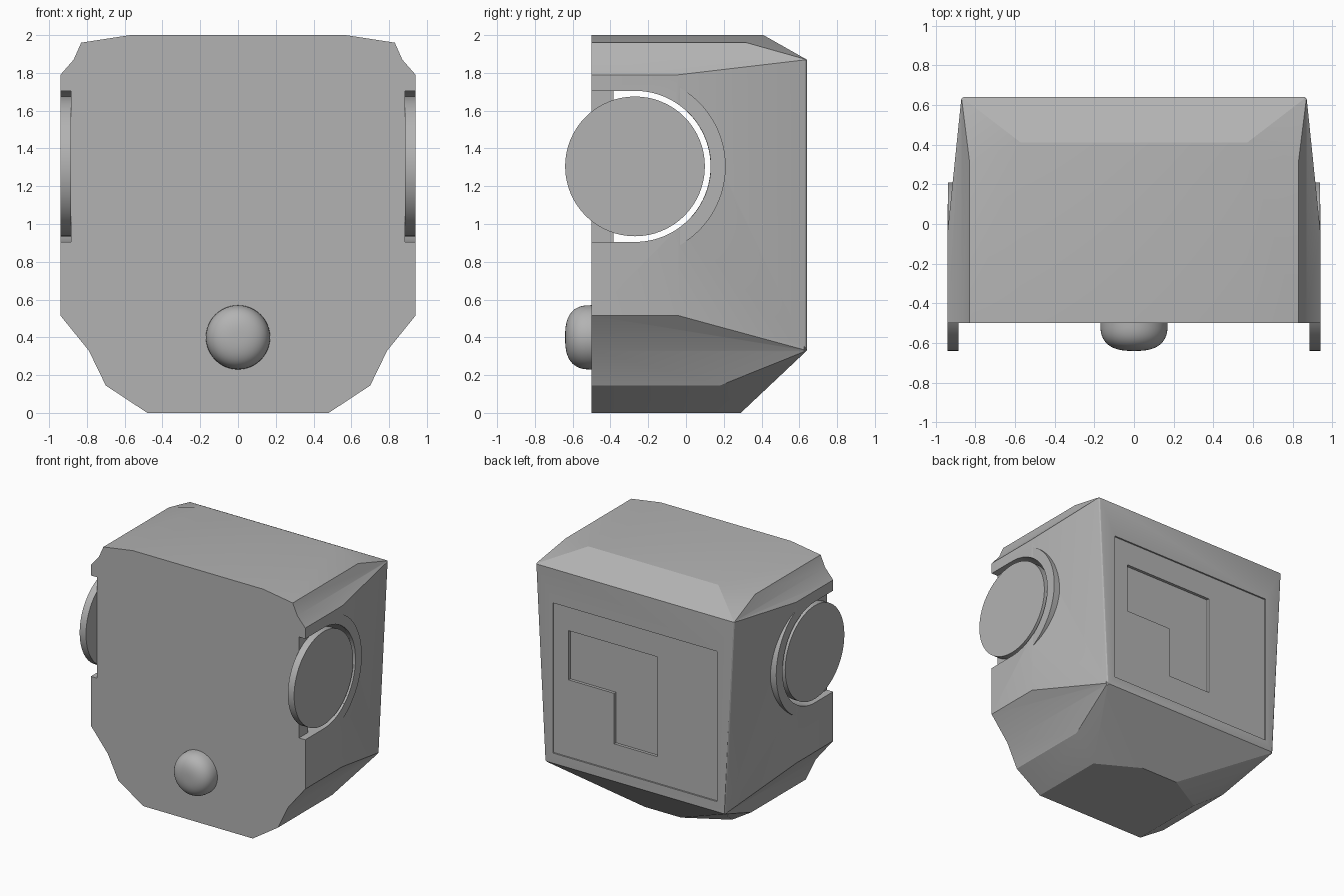
import bpy, bmesh, math
from mathutils import Vector

old = bpy.data.objects.get("Cube")
if old:
    bpy.data.objects.remove(old, do_unlink=True)

grey = bpy.data.materials.new("plain grey")
grey.use_nodes = True
grey.diffuse_color = (0.45, 0.45, 0.45, 1)
grey.node_tree.nodes["Principled BSDF"].inputs["Base Color"].default_value = (0.45, 0.45, 0.45, 1)

HUB_Y, HUB_Z = -0.27, 1.305
FRONT, BACK = -0.5, 0.64


def add_object(name, bm):
    bmesh.ops.recalc_face_normals(bm, faces=bm.faces)
    mesh = bpy.data.meshes.new(name)
    bm.to_mesh(mesh)
    bm.free()
    mesh.materials.append(grey)
    obj = bpy.data.objects.new(name, mesh)
    bpy.context.collection.objects.link(obj)
    return obj


def prism(name, outline, axis, start, end):
    """Extrude an outline along x (points are y, z) or along y (points are x, z)."""
    bm = bmesh.new()
    base = [bm.verts.new((start, a, b) if axis == "x" else (a, start, b)) for a, b in outline]
    face = bm.faces.new(base)
    moved = bmesh.ops.extrude_face_region(bm, geom=[face])["geom"]
    shift = Vector((end - start, 0, 0)) if axis == "x" else Vector((0, end - start, 0))
    bmesh.ops.translate(bm, vec=shift, verts=[g for g in moved if isinstance(g, bmesh.types.BMVert)])
    return add_object(name, bm)


def arc(radius, start, end, steps):
    angles = [math.radians(start + (end - start) * i / steps) for i in range(steps + 1)]
    return [(HUB_Y + radius * math.cos(a), HUB_Z + radius * math.sin(a)) for a in angles]


def rect(a0, a1, b0, b1):
    return [(a0, b0), (a1, b0), (a1, b1), (a0, b1)]


def smooth(obj, angle):
    bpy.ops.object.select_all(action="DESELECT")
    obj.select_set(True)
    bpy.context.view_layer.objects.active = obj
    bpy.ops.object.shade_smooth_by_angle(angle=math.radians(angle))


def cut(obj, cutter):
    mod = obj.modifiers.new("cut", "BOOLEAN")
    mod.operation, mod.solver, mod.object = "DIFFERENCE", "EXACT", cutter
    bpy.context.view_layer.objects.active = obj
    bpy.ops.object.modifier_apply(modifier=mod.name)
    bpy.data.objects.remove(cutter, do_unlink=True)


# Body: half of the front outline (x, z) with the depth each corner reaches
half = [(0.48, 0.0, 0.11), (0.70, 0.145, 0.18), (0.79, 0.33, BACK), (0.94, 0.515, -0.04),
        (0.94, 1.79, -0.04), (0.87, 1.87, BACK), (0.83, 1.96, 0.32), (0.57, 2.0, 0.41)]
bm = bmesh.new()
sides = []
for s in (1, -1):
    front = [bm.verts.new((s * x, FRONT, z)) for x, z, y in half]
    back = [bm.verts.new((s * x, y, z)) for x, z, y in half]
    keel = bm.verts.new((s * 0.16, 0.29, 0))
    sides.append((front, back, keel))
    for i in range(len(half) - 1):
        bm.faces.new((front[i], front[i + 1], back[i + 1], back[i]))
    bm.faces.new((back[2], back[3], back[4]))
    bm.faces.new((back[2], back[4], back[5]))
    bm.faces.new((back[5], back[6], back[7]))
    bm.faces.new((back[2], back[1], back[0]))
    bm.faces.new((back[2], back[0], keel))
(fr, br, kr), (fl, bl, kl) = sides
bm.faces.new(fr + fl[::-1])
bm.faces.new((br[2], br[5], bl[5], bl[2]))
bm.faces.new((br[5], br[7], bl[7], bl[5]))
bm.faces.new((br[7], fr[7], fl[7], bl[7]))
bm.faces.new((br[2], kr, kl, bl[2]))
bm.faces.new((fr[0], br[0], kr, kl, bl[0], fl[0]))
upright = [bm.edges.get((b[2], b[5])) for b in (br, bl)]
bmesh.ops.bevel(bm, geom=upright, offset=0.015, segments=3, profile=0.5, affect="EDGES")
body = add_object("body", bm)

# Round-ended side openings and the notches in the front plate
slot = [(-0.385, HUB_Z - 0.4)] + arc(0.4, -90, 90, 40) + [(-0.385, HUB_Z + 0.4)]
cut(body, prism("slot_cutter", slot, "x", -1.1, 1.1))
for s in (1, -1):
    notch = rect(-0.7, -0.38, HUB_Z - 0.4, HUB_Z + 0.4)
    cut(body, prism("notch_cutter", notch, "x", s * 0.885, s * 1.1))

# Recessed back panel with a deeper angled recess
cut(body, prism("panel_cutter", rect(-0.72, 0.72, 0.41, 1.60), "y", BACK - 0.012, 0.8))
angled = [(0.59, 1.41), (0.59, 1.02), (0.19, 1.02), (0.19, 0.62), (-0.19, 0.62), (-0.19, 1.41)]
cut(body, prism("angled_cutter", angled, "y", BACK - 0.035, 0.8))
smooth(body, 18)

# Side discs and the curved collars behind them
for s, side in ((1, "left"), (-1, "right")):
    disc = prism(side + "_disc", arc(0.37, 0, 360, 64)[:-1], "x", s * 0.885, s * 0.94)
    smooth(disc, 30)
    crescent = arc(0.48, -62, 62, 40) + arc(0.401, 62, -62, 40)
    collar = prism(side + "_collar", crescent, "x", s * 0.8, s * 0.938)
    smooth(collar, 30)

# Rounded front knob, squashed from a sphere
bm = bmesh.new()
bmesh.ops.create_uvsphere(bm, u_segments=48, v_segments=32, radius=1)
for v in bm.verts:
    depth, ring = v.co.z, math.hypot(v.co.x, v.co.y)
    grow = 0.17 * ring ** 0.75 / ring if ring > 0.001 else 0
    v.co = (v.co.x * grow, FRONT - math.copysign(0.14 * abs(depth) ** 0.75, depth), 0.4 + v.co.y * grow)
knob = add_object("front_knob", bm)
smooth(knob, 60)
